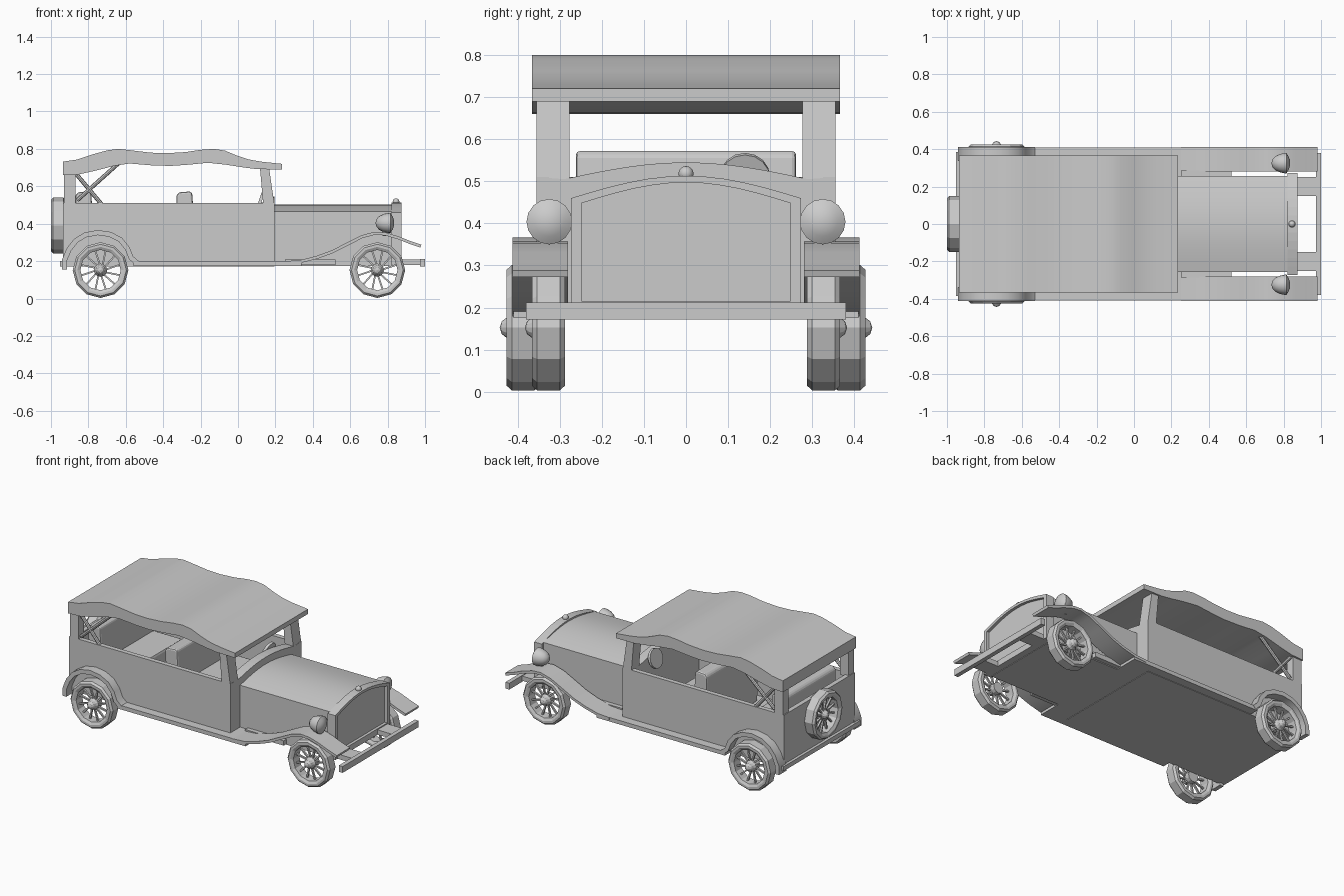
import bpy, bmesh, math
from mathutils import Matrix, Vector

if "Cube" in bpy.data.objects:
    bpy.data.objects.remove(bpy.data.objects["Cube"])


def finish(name, bm, mirror=False, smooth=None, bevel=0):
    bmesh.ops.recalc_face_normals(bm, faces=bm.faces)
    me = bpy.data.meshes.new(name)
    bm.to_mesh(me)
    bm.free()
    ob = bpy.data.objects.new(name, me)
    bpy.context.collection.objects.link(ob)
    if smooth:
        me.polygons.foreach_set("use_smooth", [True] * len(me.polygons))
        me.set_sharp_from_angle(angle=math.radians(smooth))
    if bevel:
        m = ob.modifiers.new("bevel", 'BEVEL')
        m.width, m.segments = bevel, 2
    if mirror:
        m = ob.modifiers.new("mirror", 'MIRROR')
        m.use_axis = (False, True, False)
    return ob


def prism(name, pts, axis, lo, hi, **kw):
    """Extrude a profile: axis 'y' takes (x, z) points, axis 'x' takes (y, z)."""
    bm = bmesh.new()
    ends = []
    for d in (lo, hi):
        ends.append([bm.verts.new((a, d, b) if axis == 'y' else (d, a, b)) for a, b in pts])
    n = len(pts)
    bm.faces.new(ends[0])
    bm.faces.new(ends[1][::-1])
    for i in range(n):
        j = (i + 1) % n
        bm.faces.new((ends[0][i], ends[0][j], ends[1][j], ends[1][i]))
    return finish(name, bm, **kw)


def box(name, x0, x1, y0, y1, z0, z1, **kw):
    return prism(name, [(x0, z0), (x1, z0), (x1, z1), (x0, z1)], 'y', y0, y1, **kw)


def strip(name, line, t, y0, y1, **kw):
    """Sheet that follows an (x, z) line, thickened downwards along its normal."""
    under = []
    for i, p in enumerate(line):
        a, b = Vector(line[max(i - 1, 0)]), Vector(line[min(i + 1, len(line) - 1)])
        d = (b - a).normalized()
        under.append((p[0] + d.y * t, p[1] - d.x * t))
    return prism(name, list(line) + under[::-1], 'y', y0, y1, **kw)


def lathe(bm, prof, n, closed=False):
    """Revolve (radius, y) points about the y axis."""
    rings = []
    for k in range(n):
        a = 2 * math.pi * k / n
        rings.append([bm.verts.new((r * math.sin(a), y, -r * math.cos(a))) for r, y in prof])
    m = len(prof)
    for k in range(n):
        p, q = rings[k], rings[(k + 1) % n]
        for i in range(m if closed else m - 1):
            j = (i + 1) % m
            bm.faces.new((p[i], p[j], q[j], q[i]))
    bmesh.ops.remove_doubles(bm, verts=bm.verts, dist=1e-5)


def wheel(name, mat, hub=0.028, **kw):
    bm = bmesh.new()
    lathe(bm, [(.108, -.03), (.108, .03), (.124, .039), (.138, .039), (.149, .027),
               (.149, -.027), (.138, -.039), (.124, -.039)], 12, True)
    lathe(bm, [(0, -.03), (.035, -.03), (.035, .012), (.028, hub - .005), (.025, hub + .01),
               (.015, hub + .023), (0, hub + .028)], 12)
    for k in range(12):
        rot = Matrix.Rotation(2 * math.pi * k / 12, 4, 'Y') @ Matrix.Rotation(.2, 4, 'Y')
        bmesh.ops.create_cube(bm, size=1, matrix=rot @ Matrix.Translation((.006, .004, .069))
                              @ Matrix.Diagonal((.009, .012, .088, 1)))
    bm.transform(mat)
    return finish(name, bm, **kw)


def rod(name, a, b, r, **kw):
    a, b = Vector(a), Vector(b)
    bm = bmesh.new()
    q = (b - a).to_track_quat('Z', 'Y').to_matrix().to_4x4()
    bmesh.ops.create_cone(bm, cap_ends=True, segments=8, radius1=r, radius2=r,
                          depth=(b - a).length, matrix=Matrix.Translation((a + b) / 2) @ q)
    return finish(name, bm, **kw)


def arch(half, base, side, top, n=12):
    pts = [(-half, base), (half, base)]
    for i in range(n + 1):
        y = half * (1 - 2 * i / n)
        pts.append((y, side + (top - side) * math.cos(y / half * math.pi / 2)))
    return pts


# Open passenger tub
box("floor", -.93, .195, -.355, .355, .172, .2)
box("body_side", -.93, .195, .325, .355, .18, .51, mirror=True)
box("rear_panel", -.935, -.905, -.355, .355, .18, .51)
prism("cowl", [(-.355, .18), (.355, .18), (.355, .51)] + arch(.29, 0, .505, .545)[2:]
      + [(-.355, .51)], 'x', .135, .195)

# Bonnet and radiator
prism("hood", arch(.257, .175, .465, .502), 'x', .19, .83, smooth=30)
outer = arch(.273, .178, .46, .513)
inner = arch(.248, .215, .448, .497)
bm = bmesh.new()
loops = [[bm.verts.new((x, y, z)) for y, z in pts]
         for x, pts in ((.82, outer), (.873, outer), (.873, inner), (.855, inner))]
for p, q in zip(loops, loops[1:]):
    for i in range(len(p)):
        j = (i + 1) % len(p)
        bm.faces.new((p[i], p[j], q[j], q[i]))
bm.faces.new(loops[0])
bm.faces.new(loops[-1])
finish("radiator", bm)
bm = bmesh.new()
bmesh.ops.create_uvsphere(bm, u_segments=12, v_segments=8, radius=.018,
                          matrix=Matrix.Translation((.845, 0, .518)))
finish("radiator_cap", bm, smooth=60)

# Running boards and fenders
box("running_board", -.56, .34, .25, .41, .175, .2, mirror=True)
strip("front_fender", [(.25, .2), (.33, .205), (.42, .228), (.5, .257), (.58, .298), (.66, .338),
                       (.73, .357), (.79, .353), (.86, .332), (.92, .308), (.98, .288)],
      .016, .28, .412, mirror=True, smooth=30)
box("fender_inner_joint", .25, .52, .25, .285, .18, .21, mirror=True)
strip("rear_fender", [(-.942, .155), (-.94, .21), (-.915, .27), (-.875, .32), (-.82, .353),
                      (-.75, .366), (-.68, .356), (-.62, .325), (-.58, .275), (-.56, .225),
                      (-.53, .2)], .027, .34, .412, mirror=True, smooth=35)

# Frame ends and bumper
box("frame_rail", .86, .98, .15, .25, .178, .208, mirror=True)
box("front_bumper", .973, 1, -.38, .38, .172, .212)
box("rear_bar", -.953, -.93, -.385, .385, .172, .2)

# Wheels and spare
for n, x, y in (("rear_wheel", -.735, .387), ("front_wheel", .745, .327)):
    wheel(n, Matrix.Translation((x, y, .152)), mirror=True)
wheel("spare_wheel", Matrix.Translation((-.961, 0, .39)) @ Matrix.Rotation(math.pi / 2, 4, 'Z'), hub=.01)

# Headlamps: pointed bowl with domed lens, facing forward
bm = bmesh.new()
lathe(bm, [(0, -.055), (.02, -.05), (.037, -.035), (.048, -.012), (.054, .015), (.054, .025),
           (.049, .028), (.035, .037), (.018, .043), (0, .045)], 16)
bm.transform(Matrix.Translation((.79, .325, .404)) @ Matrix.Rotation(-math.pi / 2, 4, 'Z'))
finish("headlamp", bm, mirror=True, smooth=40)
rod("headlamp_post", (.785, .325, .335), (.785, .325, .37), .012, mirror=True)

# Wavy fabric roof
top = [(-.935, .732), (-.86, .743), (-.78, .77), (-.7, .792), (-.64, .8), (-.56, .791), (-.47, .78),
       (-.38, .777), (-.28, .783), (-.2, .795), (-.13, .8), (-.07, .791), (0, .762), (.06, .743),
       (.13, .731), (.235, .72)]
low = [(.235, .69), (.1, .692), (.03, .701), (-.06, .715), (-.16, .726), (-.26, .716),
       (-.36, .709), (-.46, .712), (-.58, .722), (-.66, .71), (-.76, .684), (-.85, .664), (-.935, .66)]
prism("roof", top + low, 'y', -.366, .366, smooth=30)

# Roof posts and folding struts
prism("windshield_post", [(.135, .5), (.195, .5), (.165, .705), (.117, .705)], 'y', .277, .355, mirror=True)
box("rear_post", -.93, -.87, .3, .355, .5, .675, mirror=True)
rod("strut_a", (-.87, .34, .672), (-.73, .34, .505), .011, mirror=True)
rod("strut_b", (-.64, .34, .722), (-.86, .34, .525), .011, mirror=True)

# Seats
for n, x in (("rear_seat", -.87), ("front_seat", -.33)):
    prism(n + "_back", [(x + .01, .2), (x + .11, .2), (x + .085, .565), (x + .07, .572),
                        (x + .015, .568), (x, .55)], 'y', -.262, .262, bevel=.01)
    box(n + "_cushion", x + .09, x + .3, -.262, .262, .2, .36, bevel=.015)

# Steering wheel and column
bm = bmesh.new()
bmesh.ops.create_cone(bm, cap_ends=True, segments=16, radius1=.06, radius2=.06, depth=.016,
                      matrix=Matrix.Translation((.115, .14, .508)) @ Matrix.Rotation(math.radians(-72), 4, 'Y'))
finish("steering_wheel", bm)
rod("steering_column", (.115, .14, .508), (.18, .14, .485), .01)
